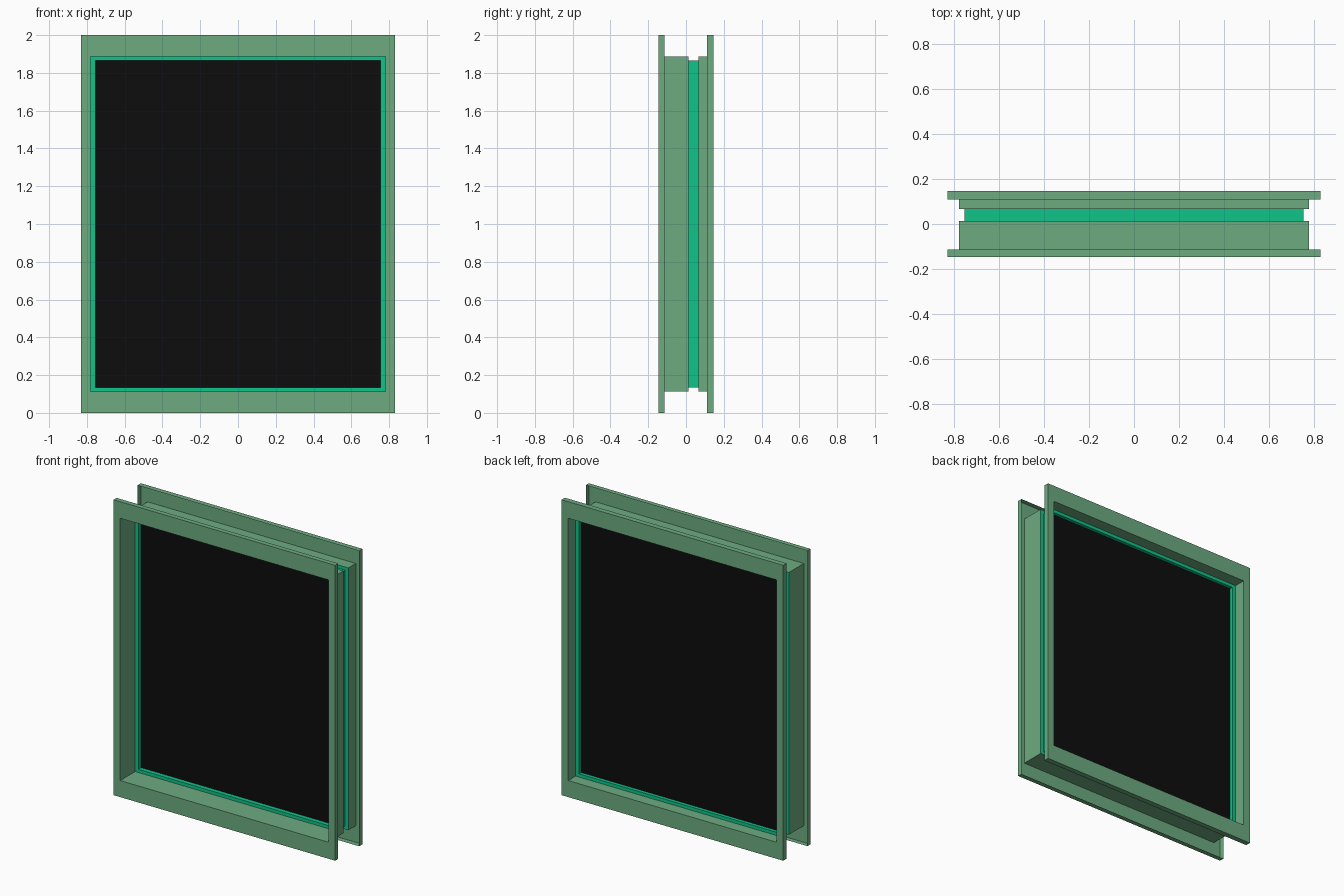
import bpy
import bmesh

cube = bpy.data.objects.get("Cube")
if cube:
    bpy.data.objects.remove(cube, do_unlink=True)


def make_material(name, rgb):
    mat = bpy.data.materials.new(name)
    mat.use_nodes = True
    color = (*rgb, 1.0)
    mat.diffuse_color = color
    mat.node_tree.nodes["Principled BSDF"].inputs["Base Color"].default_value = color
    return mat


frame_green = make_material("frame green", (0.153, 0.407, 0.216))
seal_teal = make_material("seal teal", (0.005, 0.546, 0.254))
glass_black = make_material("glass black", (0.004, 0.004, 0.004))

# Half width and half height of each rectangular outline
OUTER = (0.83, 1.0)
OPENING = (0.78, 0.888)
PANE = (0.755, 0.866)
MID_Z = 1.0


def ring(bm, size, y):
    w, h = size
    corners = ((-w, -h), (w, -h), (w, h), (-w, h))
    return [bm.verts.new((x, y, MID_Z + z)) for x, z in corners]


def finish(name, bm, mat):
    mesh = bpy.data.meshes.new(name)
    bm.to_mesh(mesh)
    bm.free()
    mesh.materials.append(mat)
    obj = bpy.data.objects.new(name, mesh)
    bpy.context.collection.objects.link(obj)
    return obj


def rectangular_sweep(name, steps, mat):
    """Join successive rectangular outlines into a thin folded sheet."""
    bm = bmesh.new()
    rings = [ring(bm, size, y) for size, y in steps]
    for a, b in zip(rings, rings[1:]):
        for i in range(4):
            j = (i + 1) % 4
            bm.faces.new((a[i], a[j], b[j], b[i]))
    bmesh.ops.recalc_face_normals(bm, faces=bm.faces)
    return finish(name, bm, mat)


# Front frame: short outer lip, flat face and deep sleeve
rectangular_sweep("front_frame", [
    (OUTER, -0.113), (OUTER, -0.146), (OPENING, -0.146), (OPENING, 0.014)],
    frame_green)

# Rear frame: the same folded section with a shallower sleeve
rectangular_sweep("rear_frame", [
    (OPENING, 0.066), (OPENING, 0.146), (OUTER, 0.146), (OUTER, 0.11)],
    frame_green)

# Recessed channel that holds the pane
rectangular_sweep("pane_channel", [
    (OPENING, 0.014), (PANE, 0.014), (PANE, 0.066), (OPENING, 0.066)],
    seal_teal)

# Dark pane
bm = bmesh.new()
bm.faces.new(ring(bm, PANE, 0.043))
finish("glass_pane", bm, glass_black)
